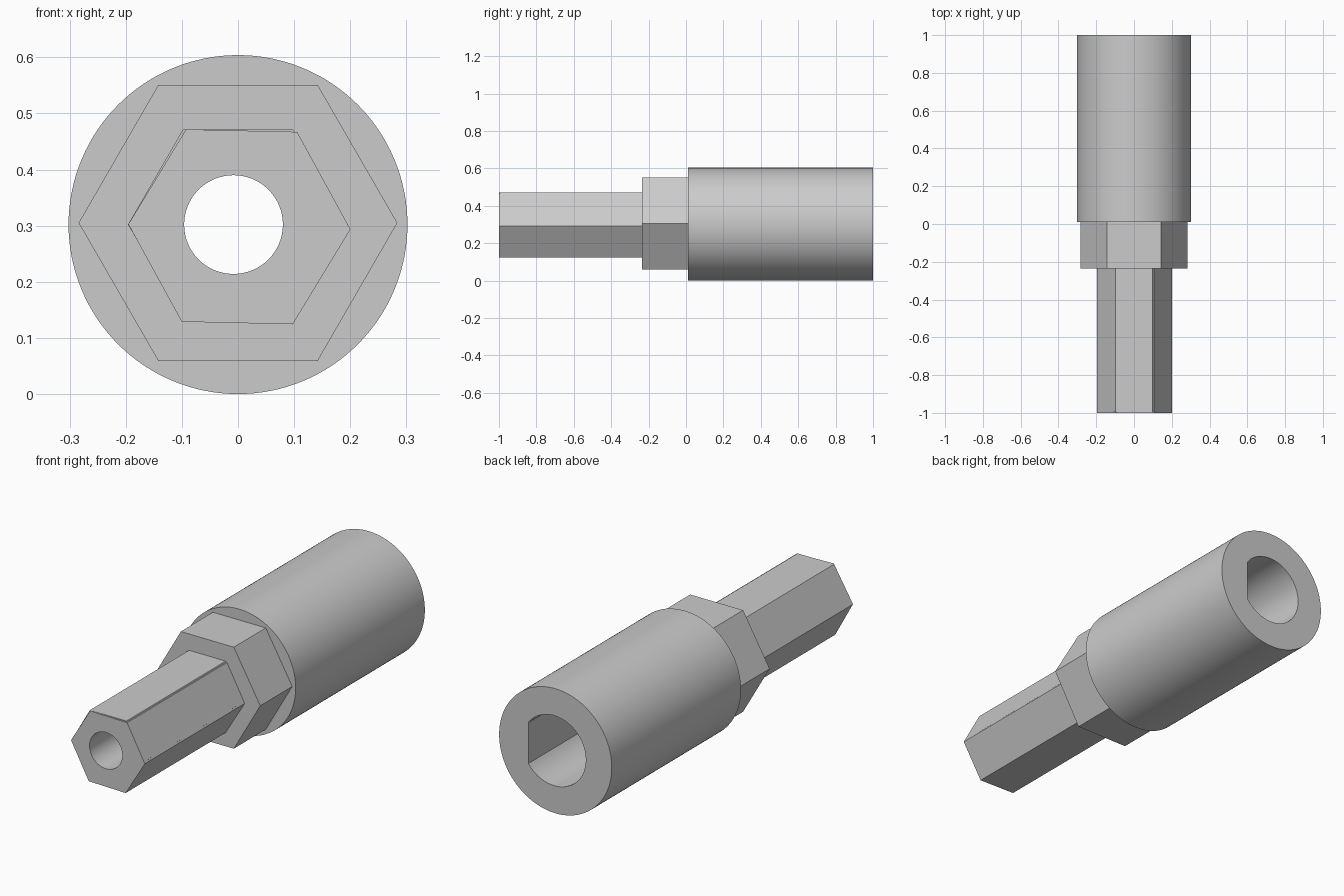
import bpy, bmesh
from math import cos, sin, pi, radians, acos

cube = bpy.data.objects.get("Cube")
if cube:
    bpy.data.objects.remove(cube)

steel = bpy.data.materials.new("plain_grey")
steel.use_nodes = True
grey = (0.6, 0.6, 0.6, 1)
steel.diffuse_color = grey
steel.node_tree.nodes["Principled BSDF"].inputs["Base Color"].default_value = grey


def ring(cx, cz, radius, sides, turn=0):
    """Regular outline in the x-z plane."""
    return [(cx + radius * cos(2 * pi * i / sides + turn),
             cz + radius * sin(2 * pi * i / sides + turn)) for i in range(sides)]


def d_outline(cx, cz, radius, flat_x, steps=64):
    """Circle cut by an upright flat on its +x side."""
    a = acos((flat_x - cx) / radius)
    span = 2 * pi - 2 * a
    return [(cx + radius * cos(a + span * i / steps),
             cz + radius * sin(a + span * i / steps)) for i in range(steps + 1)]


def tube(name, outer, inner, y0, y1):
    """Solid between two outlines, running along y."""
    bm = bmesh.new()
    rims = {y0: [], y1: []}
    for outline in (outer, inner):
        loops = {y: [bm.verts.new((x, y, z)) for x, z in outline] for y in rims}
        n = len(outline)
        for i in range(n):
            j = (i + 1) % n
            for y in rims:
                rims[y].append(bm.edges.new((loops[y][i], loops[y][j])))
            bm.faces.new((loops[y0][i], loops[y0][j], loops[y1][j], loops[y1][i]))
    for y in rims:
        bmesh.ops.triangle_fill(bm, use_beauty=True, use_dissolve=False, edges=rims[y])
    bmesh.ops.recalc_face_normals(bm, faces=bm.faces[:])
    mesh = bpy.data.meshes.new(name)
    bm.to_mesh(mesh)
    bm.free()
    mesh.materials.append(steel)
    obj = bpy.data.objects.new(name, mesh)
    bpy.context.collection.objects.link(obj)
    bpy.ops.object.select_all(action='DESELECT')
    obj.select_set(True)
    bpy.context.view_layer.objects.active = obj
    bpy.ops.object.shade_smooth_by_angle(angle=radians(30))


bore = ring(-0.008, 0.302, 0.088, 64)

# Round socket with a D-shaped hole
tube("socket_body", ring(0, 0.302, 0.302, 128), d_outline(0.007, 0.302, 0.17, 0.145), 0.01, 1)
# Hexagonal collar
tube("hex_collar", ring(0, 0.305, 0.284, 6), bore, -0.235, 0.01)
# Hexagonal shank, very slightly turned, with an aligned core inside it
tube("hex_shank", ring(0.0025, 0.298, 0.198, 6, radians(-1.3)), bore, -1, -0.235)
tube("shank_core", ring(0, 0.302, 0.196, 6), bore, -0.995, -0.235)
